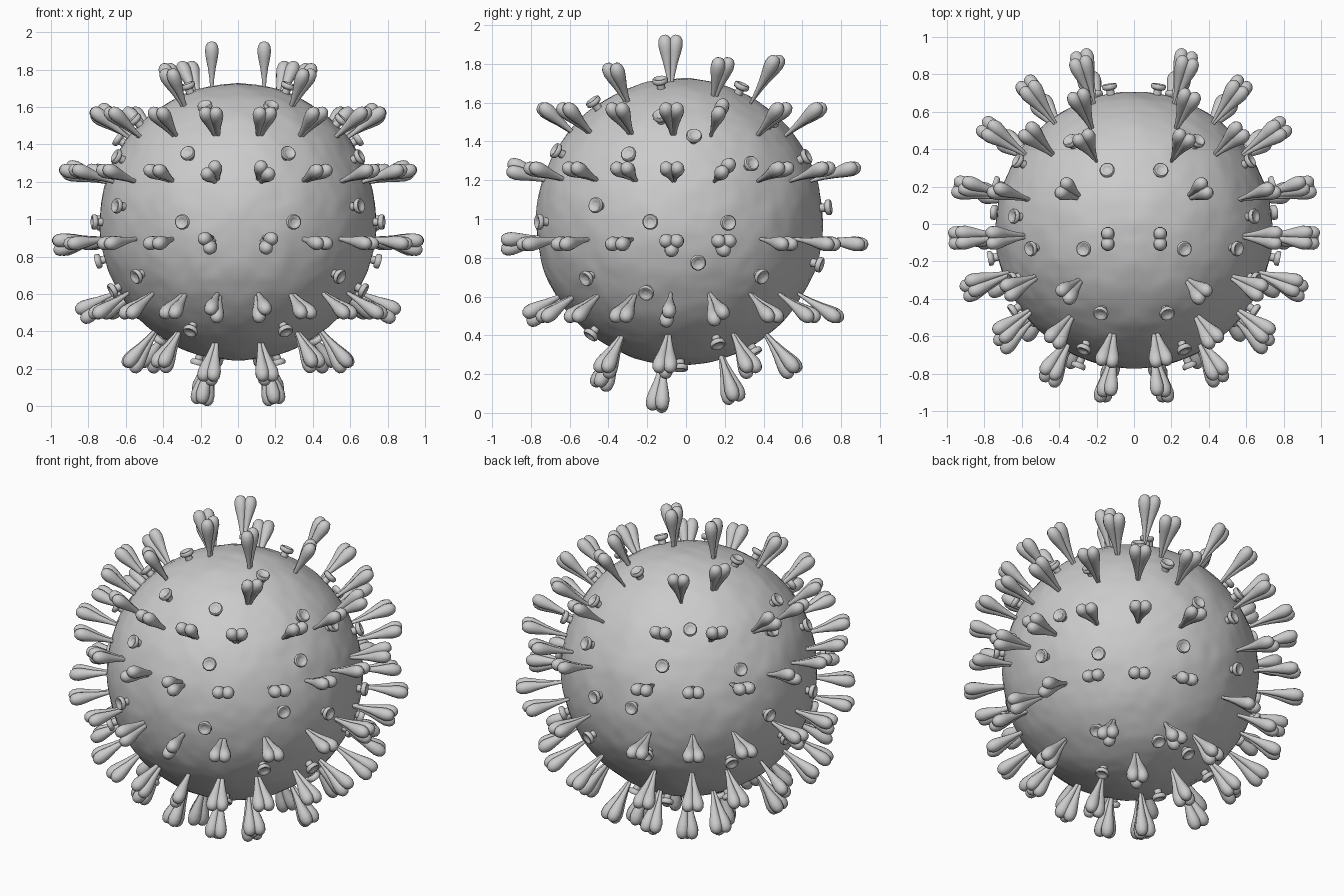
import bpy, bmesh
from math import sin, cos, tau, radians
from mathutils import Vector, noise

if "Cube" in bpy.data.objects:
    bpy.data.objects.remove(bpy.data.objects["Cube"])

CENTRE = Vector((0, -0.033, 0.985))
R = 0.74


def lathe(bm, base, axis, profile, n):
    """Sweep (radius, height) pairs around an axis; capped both ends."""
    a = axis.normalized()
    u = a.orthogonal().normalized()
    v = a.cross(u)
    rings = []
    for r, h in profile:
        rings.append([bm.verts.new(base + a * h + r * (u * cos(tau * i / n) + v * sin(tau * i / n)))
                      for i in range(n)])
    for lo, hi in zip(rings, rings[1:]):
        for i in range(n):
            j = (i + 1) % n
            bm.faces.new((lo[i], lo[j], hi[j], hi[i]))
    bm.faces.new(rings[0][::-1])
    bm.faces.new(rings[-1])


def finish(bm, name, angle):
    mesh = bpy.data.meshes.new(name)
    bm.to_mesh(mesh)
    bm.free()
    ob = bpy.data.objects.new(name, mesh)
    bpy.context.collection.objects.link(ob)
    bpy.ops.object.select_all(action='DESELECT')
    ob.select_set(True)
    bpy.context.view_layer.objects.active = ob
    bpy.ops.object.shade_smooth_by_angle(angle=radians(angle))
    return ob


# Envelope: slightly lumpy sphere, symmetric in x
bm = bmesh.new()
bmesh.ops.create_icosphere(bm, subdivisions=6, radius=1)
for vert in bm.verts:
    d = vert.co.normalized()
    s = Vector((abs(d.x), d.y, d.z))
    lump = 0.006 * noise.noise(s * 4) + 0.003 * noise.noise(s * 11)
    vert.co = CENTRE + d * (R + lump)
finish(bm, "envelope", 60)

# Club-shaped lobe profile: radius, fraction of length
LOBE = [(0.004, 0), (0.008, 0.15), (0.013, 0.35), (0.022, 0.55), (0.033, 0.72),
        (0.038, 0.83), (0.034, 0.92), (0.023, 0.975), (0.008, 0.998)]


def spike(bm, tip, axis, triple, roll=0):
    """Two or three lobes fanning out from one foot."""
    base = tip - axis * 0.31
    t = Vector((0, 0, 1)).cross(axis)
    if abs(axis.z) > 0.99:
        t = Vector((0, 1, 0))
    t.normalize()
    up = axis.cross(t)
    t, up = t * cos(roll) + up * sin(roll), up * cos(roll) - t * sin(roll)
    offsets = [t * 0.032, t * -0.032]
    if triple:
        offsets = [t * 0.032 + up * 0.018, t * -0.032 + up * 0.018, up * -0.036]
    for o in offsets:
        ax = tip + o - base
        lathe(bm, base, ax, [(r, h * ax.length) for r, h in LOBE], 12)


# Spikes arranged in rings: elevation, azimuths of the +x half
RINGS = [
    (38, (-79, -56, -28, -5, 15, 42, 67)),
    (17, (-81, -61, -40, -21, -4, 14, 34, 53, 72)),
    (-7, (-80, -62, -43, -22, -4, 13, 34, 53, 73)),
    (-31, (-81, -64, -45, -24, -6, 13, 34, 53, 73)),
    (-53, (-46, -10, 36, 76)),
    (-61, (-71,)),
    (-76, (-35,)),
    (-71, (55,)),
]
# Spikes whose lobes are twisted about their own axis
ROLL = {(-7, -80): 60, (17, -81): -45, (-31, -81): 60, (17, 14): 45,
        (38, 15): 60, (-31, -6): 75, (-31, 13): 45}
# Crown spikes near the top, by tip position
CROWN = [(0.38, -0.39, 1.80), (0.39, 0.20, 1.83), (0.28, 0.48, 1.84)]

bm = bmesh.new()
for side in (1, -1):
    for el, azimuths in RINGS:
        for az in azimuths:
            e, a = radians(el), radians(az)
            tip = Vector((side * cos(e) * cos(a),
                          -0.01 + (0.965 if az < 20 else 0.99) * cos(e) * sin(a),
                          0.985 + (1.0 if el < -75 else 0.98) * sin(e)))
            triple = el < -50 or (el == -7 and -10 < az < 20)
            spike(bm, tip, (tip - CENTRE).normalized(), triple,
                  side * radians(ROLL.get((el, az), 0)))
    for x, y, z in CROWN:
        tip = Vector((side * x, y, z))
        spike(bm, tip, (tip - CENTRE).normalized(), False)
    spike(bm, Vector((side * 0.14, -0.08, 1.95)), Vector((0, 0, 1)), False)
low = min(v.co.z for v in bm.verts)
for vert in bm.verts:          # settle the lowest tips on the ground
    if vert.co.z < 0.1:
        vert.co.z -= low * (0.1 - vert.co.z) / (0.1 - low)
finish(bm, "spikes", 60)

# Short pegs with a dimpled cap
PEG = [(0.022, -0.03), (0.022, 0.024), (0.037, 0.030), (0.041, 0.038), (0.041, 0.050),
       (0.036, 0.056), (0.028, 0.056), (0.020, 0.048), (0.010, 0.046)]
PEG_SPOTS = [
    (.26, -.13, 1.69), (.14, .28, 1.67), (.54, -.13, 1.52), (.63, .04, 1.42), (.17, -.46, 1.58),
    (.33, .43, 1.49), (.61, .33, 1.28), (.26, .60, 1.31), (.26, -.65, 1.34), (.66, -.30, 1.34),
    (.29, -.74, .985), (.64, -.46, 1.07), (.75, -.18, .985), (.72, .21, .98), (.73, .06, .78),
    (.55, -.52, .69), (.65, -.20, .63), (.58, .38, .71), (.26, -.50, .39), (.41, .16, .37),
    (.21, -.03, .25), (.20, .67, .77), (.13, .73, 1.06), (.11, .35, .32),
]
bm = bmesh.new()
for x, y, z in PEG_SPOTS:
    for side in (1, -1):
        d = (Vector((side * x, y, z)) - CENTRE).normalized()
        lathe(bm, CENTRE + d * R, d, PEG, 12)
finish(bm, "pegs", 50)
